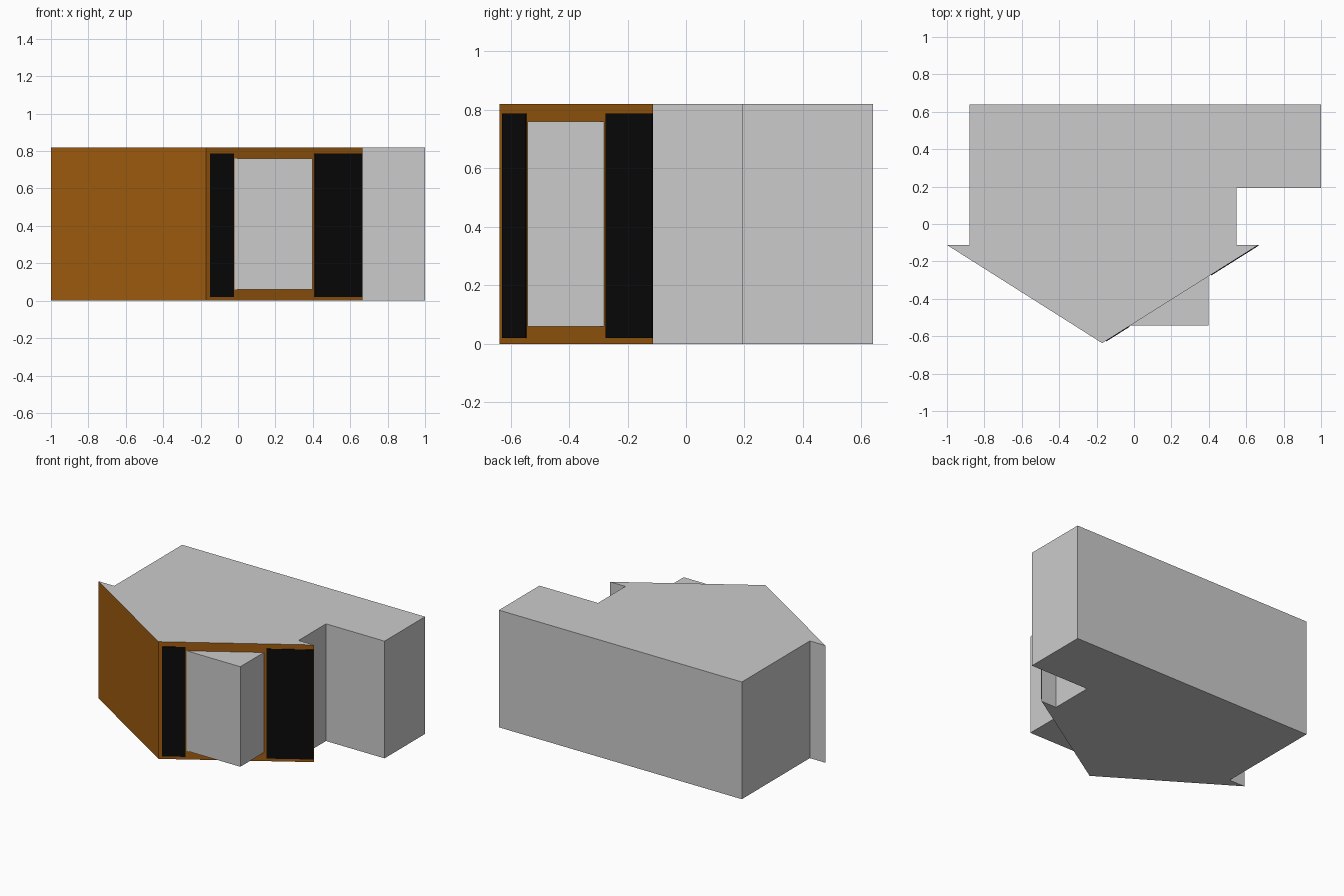
import bpy, bmesh
from mathutils import Vector

if "Cube" in bpy.data.objects:
    bpy.data.objects.remove(bpy.data.objects["Cube"])


def material(name, color):
    m = bpy.data.materials.new(name)
    m.diffuse_color = (*color, 1)
    m.use_nodes = True
    m.node_tree.nodes["Principled BSDF"].inputs["Base Color"].default_value = m.diffuse_color
    return m


brown = material("wood_brown", (0.36, 0.11, 0.005))
black = material("glass_black", (0.003, 0.003, 0.003))


def prism(name, outline, z0, z1, mat=None):
    """Extrude a counter-clockwise floor outline from z0 to z1."""
    bm = bmesh.new()
    base = bm.faces.new([bm.verts.new((x, y, z0)) for x, y in outline])
    top = bmesh.ops.extrude_face_region(bm, geom=[base], use_keep_orig=True)
    verts = [g for g in top["geom"] if isinstance(g, bmesh.types.BMVert)]
    bmesh.ops.translate(bm, verts=verts, vec=(0, 0, z1 - z0))
    bmesh.ops.recalc_face_normals(bm, faces=bm.faces)
    mesh = bpy.data.meshes.new(name)
    bm.to_mesh(mesh)
    bm.free()
    obj = bpy.data.objects.new(name, mesh)
    bpy.context.collection.objects.link(obj)
    if mat:
        mesh.materials.append(mat)
    return obj


# Main building with pointed front
tip, right_end = Vector((-0.17, -0.637)), Vector((0.665, -0.112))
body = prism("building_body", [
    (-0.88, 0.64), (-0.88, -0.112), (-1, -0.112), tip, right_end,
    (0.547, -0.112), (0.547, 0.192), (1, 0.192), (1, 0.64)], 0, 0.82)

# Brown cladding on the two slanted front walls
body.data.materials.append(None)
body.data.materials.append(brown)
for face in body.data.polygons:
    n = face.normal
    if n.y < -0.5 and abs(n.x) > 0.3:
        face.material_index = 1

# Directions of the right slanted wall
wall = right_end - tip
normal = Vector((wall.y, -wall.x)).normalized()


def on_wall(x, out=0.0):
    return tip + wall * ((x - tip.x) / wall.x) + normal * out


# Projecting wedge-shaped bay
prism("bay_box", [on_wall(-0.018), (0.397, on_wall(-0.018).y), on_wall(0.397)],
      0.06, 0.76)

# Dark window panes, three rows in each column
z0, z1, rows = 0.02, 0.787, 3
step = (z1 - z0) / rows
for a, b in [(-0.151, -0.024), (0.41, 0.537), (0.537, 0.664)]:
    for r in range(rows):
        prism("window_pane", [on_wall(a), on_wall(a, 0.004), on_wall(b, 0.004), on_wall(b)],
              z0 + r * step, z0 + (r + 1) * step, black)
